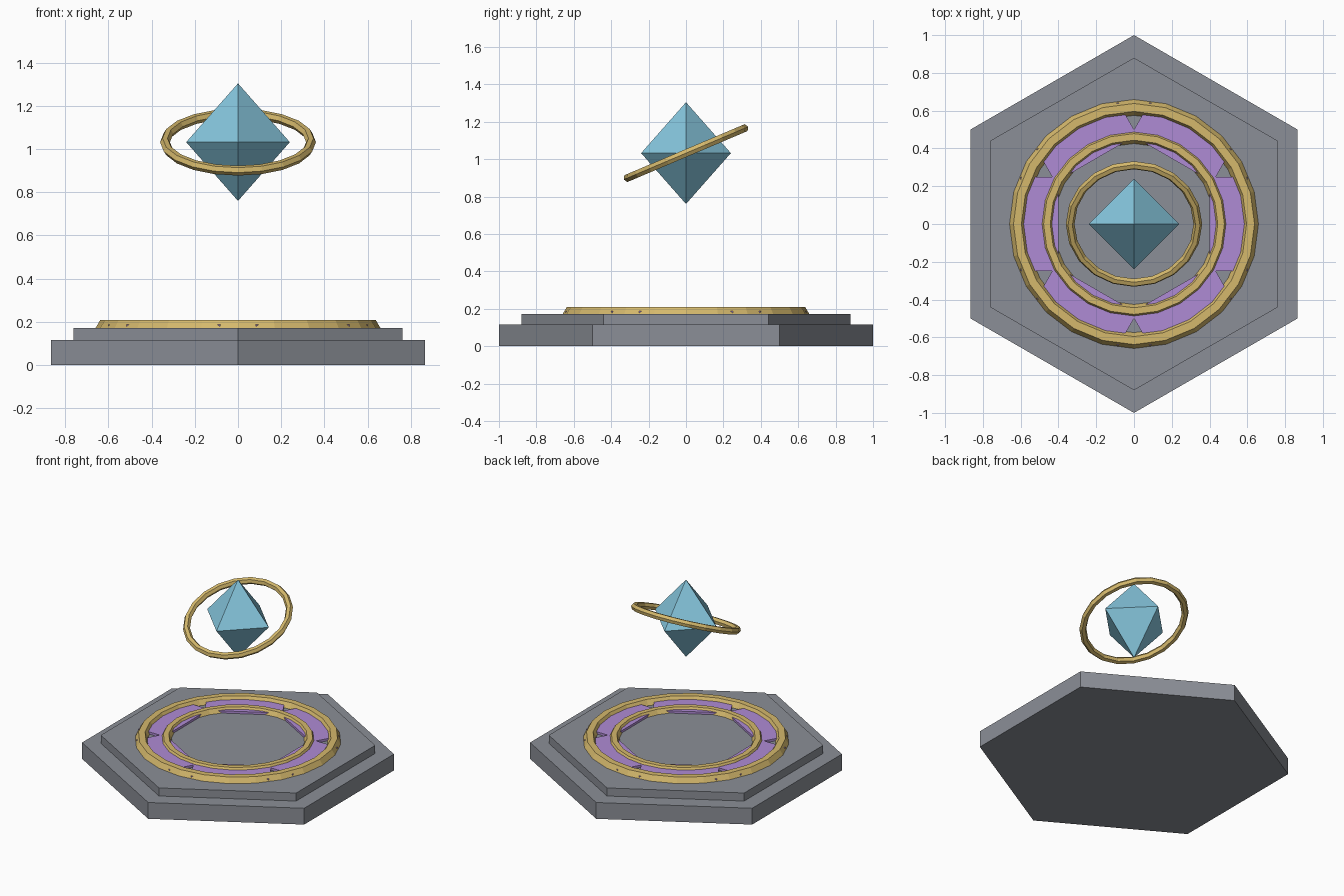
import bpy, bmesh
from math import radians
from mathutils import Vector, Matrix

cube = bpy.data.objects.get("Cube")
if cube:
    bpy.data.objects.remove(cube, do_unlink=True)


def material(name, rgb):
    mat = bpy.data.materials.new(name)
    mat.use_nodes = True
    mat.diffuse_color = (*rgb, 1)
    mat.node_tree.nodes["Principled BSDF"].inputs["Base Color"].default_value = (*rgb, 1)
    return mat


stone = material("grey stone", (0.26, 0.275, 0.31))
gold = material("gold", (0.66, 0.48, 0.15))
violet = material("violet inlay", (0.43, 0.26, 0.66))
blue = material("pale blue crystal", (0.24, 0.57, 0.73))


def finish(name, mat):
    obj = bpy.context.object
    obj.name = name
    obj.data.materials.append(mat)
    return obj


def hex_slab(name, radius, bottom, top):
    bpy.ops.mesh.primitive_cylinder_add(
        vertices=6, radius=radius, depth=top - bottom,
        location=(0, 0, (bottom + top) / 2))
    return finish(name, stone)


def ring(name, major, minor, z, segments, tilt=0):
    bpy.ops.mesh.primitive_torus_add(
        major_radius=major, minor_radius=minor, major_segments=segments,
        minor_segments=6, location=(0, 0, z), rotation=(tilt, 0, 0))
    return finish(name, gold)


def mesh_object(name, bm, mat):
    mesh = bpy.data.meshes.new(name)
    bm.to_mesh(mesh)
    bm.free()
    mesh.materials.append(mat)
    obj = bpy.data.objects.new(name, mesh)
    bpy.context.collection.objects.link(obj)
    return obj


# Stepped hexagonal base
hex_slab("lower_step", 1.0, 0, 0.115)
hex_slab("upper_step", 0.88, 0.115, 0.172)

# Rings set into the base
ring("outer_ring", 0.617, 0.042, 0.172, 24)
ring("inner_ring", 0.461, 0.035, 0.172, 24)

# Six inlay plates around the centre
for i in range(6):
    bm = bmesh.new()
    bmesh.ops.create_cube(bm, size=1)
    place = (Matrix.Rotation(radians(60 * i), 4, "Z")
             @ Matrix.Translation((0.5, 0, 0.177))
             @ Matrix.Diagonal((0.2, 0.5, 0.022, 1)))
    bm.transform(place)
    mesh_object(f"inlay_plate_{i + 1}", bm, violet)

# Floating crystal: a stretched octahedron
bm = bmesh.new()
for axis in (Vector((0.24, 0, 0)), Vector((0, 0.24, 0)), Vector((0, 0, 0.272))):
    for sign in (-1, 1):
        bm.verts.new(axis * sign)
bmesh.ops.convex_hull(bm, input=bm.verts)
bmesh.ops.recalc_face_normals(bm, faces=bm.faces)
crystal = mesh_object("crystal", bm, blue)
crystal.location.z = 1.032

# Tilted ring circling the crystal
ring("orbit_ring", 0.338, 0.023, 1.032, 20, radians(23))
